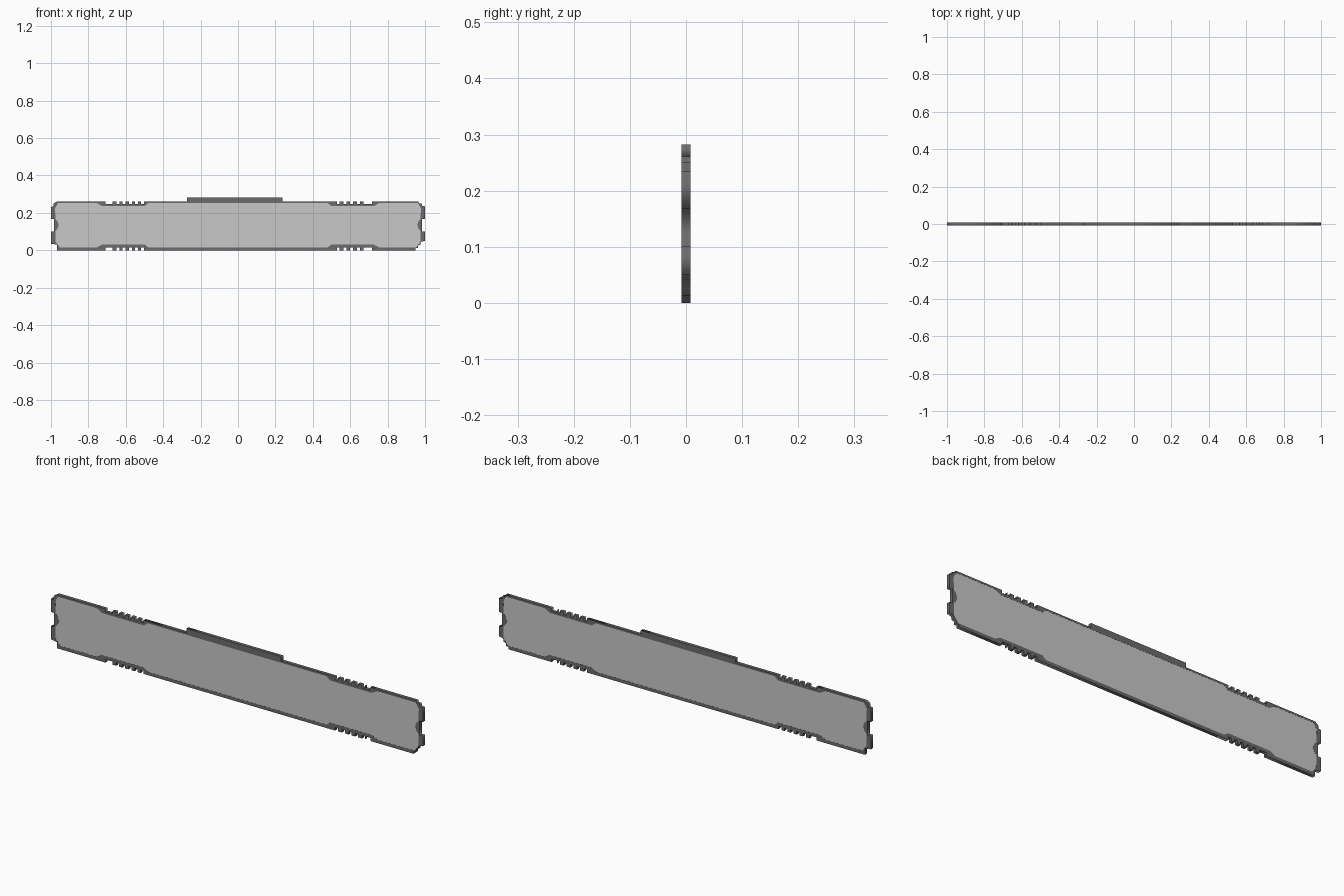
import bpy, math

if "Cube" in bpy.data.objects:
    bpy.data.objects.remove(bpy.data.objects["Cube"])

HALF = 0.008      # half thickness of the frame
TOP = 0.261


def material(name, v):
    m = bpy.data.materials.new(name)
    m.diffuse_color = (v, v, v, 1)
    m.use_nodes = True
    m.node_tree.nodes["Principled BSDF"].inputs["Base Color"].default_value = m.diffuse_color
    return m


dark = material("dark grey", 0.15)
light = material("light grey", 0.58)


def plate(name, loops, half, mat):
    """Extrude closed x-z outlines along y; inner loops become holes."""
    cu = bpy.data.curves.new(name, 'CURVE')
    cu.dimensions = '2D'
    cu.fill_mode = 'BOTH'
    cu.extrude = half
    for loop in loops:
        sp = cu.splines.new('POLY')
        sp.points.add(len(loop) - 1)
        for p, (x, z) in zip(sp.points, loop):
            p.co = (x, z, 0, 1)
        sp.use_cyclic_u = True
    cu.materials.append(mat)
    ob = bpy.data.objects.new(name, cu)
    bpy.context.collection.objects.link(ob)
    ob.rotation_euler = (math.pi / 2, 0, 0)
    bpy.ops.object.select_all(action='DESELECT')
    ob.select_set(True)
    bpy.context.view_layer.objects.active = ob
    bpy.ops.object.convert(target='MESH')
    bpy.ops.object.transform_apply(location=False, rotation=True, scale=False)
    return bpy.context.object


def teeth(edge, root):
    """Outline of both comb sections, left to right."""
    gaps = [(-0.708, -0.67)] + [(-0.65 + 0.033 * i, -0.634 + 0.033 * i) for i in range(5)]
    gaps += [(0.528 + 0.036 * i, 0.544 + 0.036 * i) for i in range(5)] + [(0.688, 0.717)]
    pts = []
    for a, b in gaps:
        pts += [(a, edge), (a, root), (b, root), (b, edge)]
    return pts


# outer outline of the frame
right_end = [(.95, 0), (.95, .012), (.963, .012), (.963, .026), (.975, .03), (.978, .045),
             (1, .05), (1, .1), (.983, .1), (.983, .168), (1, .168), (1, .235),
             (.985, .237), (.982, .25), (.965, .252), (.965, TOP)]
left_end = [(-.968, TOP), (-.985, .25), (-.988, .235), (-1, .232), (-1, .168),
            (-.983, .168), (-.983, .1), (-1, .1), (-1, .035), (-.968, .03), (-.968, 0)]
outer = teeth(0, .015) + right_end + teeth(TOP, .247)[::-1] + left_end

# inner outline: waisted behind the combs, pinched at the ends
wave = [(.48, 0), (.5, 1), (.725, 1), (.755, 0)]


def inner_edge(z0, z1):
    half = [(x, z1 if w else z0) for x, w in wave]
    return [(-x, z) for x, z in half[::-1]] + half


end = [(.953, .016), (.975, .045), (.976, .105), (.966, .113), (.958, .135),
       (.966, .157), (.976, .165), (.978, .225), (.962, .252)]
inner = (inner_edge(.016, .031) + end + inner_edge(.252, .236)[::-1]
         + [(-x, z) for x, z in end[::-1]])

plate("edge_frame", [outer, inner], HALF, dark)
plate("flat_panel", [inner], HALF - 0.0006, light)

# raised bar on the top edge
plate("top_bar", [[(-.272, TOP - .002), (.238, TOP - .002), (.238, .282), (-.272, .282)]], HALF, dark)
